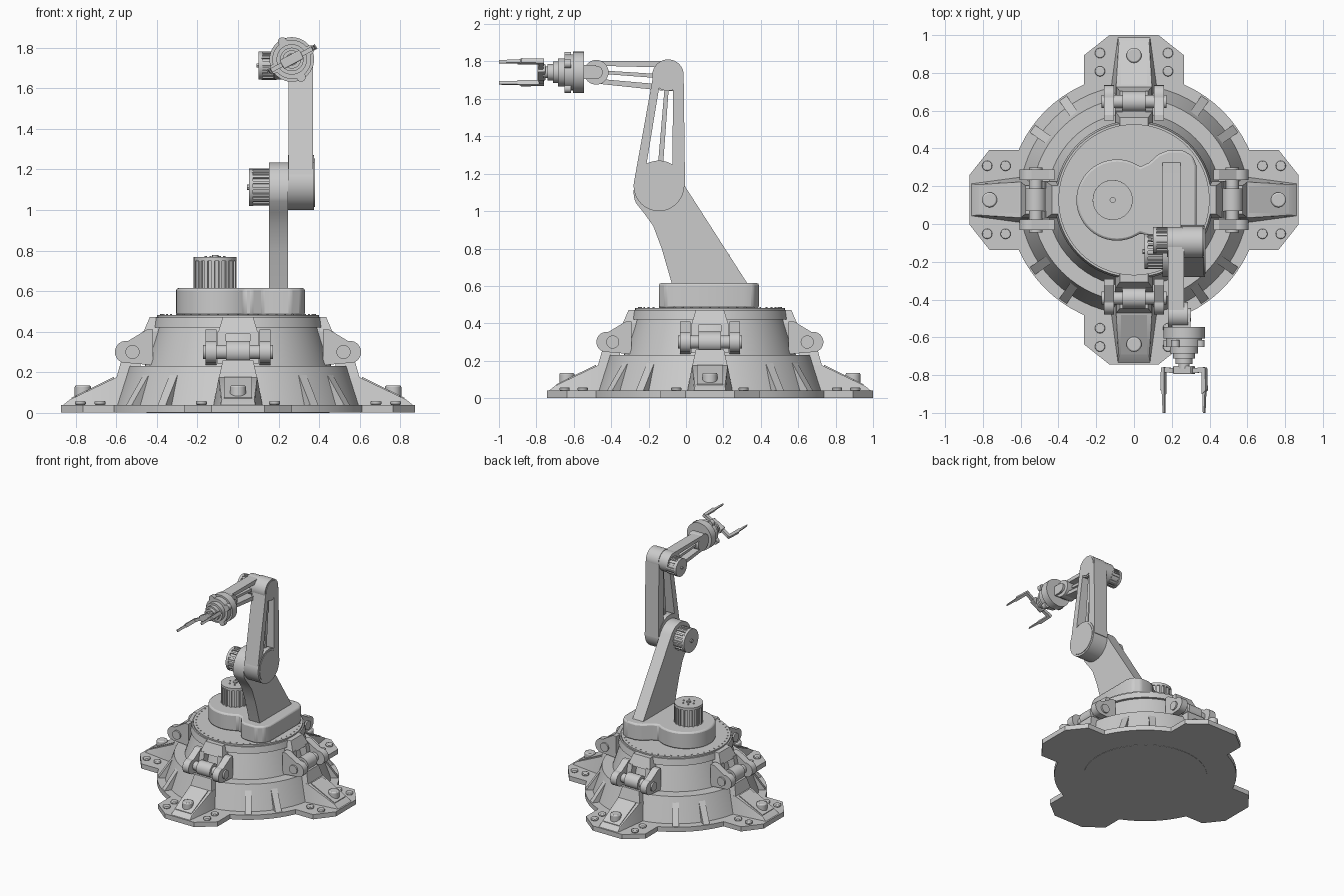
import bpy, bmesh, math
from math import sin, cos, radians, pi
from mathutils import Matrix, Vector, geometry

if "Cube" in bpy.data.objects:
    bpy.data.objects.remove(bpy.data.objects["Cube"])

grey = bpy.data.materials.new("light_grey")
grey.use_nodes = True
grey.diffuse_color = (0.6, 0.6, 0.6, 1)
grey.node_tree.nodes["Principled BSDF"].inputs["Base Color"].default_value = (0.6, 0.6, 0.6, 1)

CENTRE = Matrix.Translation((0, 0.128, 0))
WORLD = Matrix()
frame = WORLD          # frame that new parts are placed in
parts = []


def finish(name, bm, bevel=0):
    bmesh.ops.recalc_face_normals(bm, faces=bm.faces)
    bm.transform(frame)
    mesh = bpy.data.meshes.new(name)
    bm.to_mesh(mesh)
    bm.free()
    mesh.materials.append(grey)
    ob = bpy.data.objects.new(name, mesh)
    bpy.context.collection.objects.link(ob)
    if bevel:
        mod = ob.modifiers.new("bevel", 'BEVEL')
        mod.width, mod.segments, mod.limit_method = bevel, 2, 'ANGLE'
    parts.append(ob)
    return ob


def cyl(name, a, b, r, r2=None, n=32, bevel=0):
    a, b = Vector(a), Vector(b)
    bm = bmesh.new()
    bmesh.ops.create_cone(bm, cap_ends=True, segments=n, radius1=r,
                          radius2=r if r2 is None else r2, depth=(b - a).length)
    turn = Vector((0, 0, 1)).rotation_difference(b - a).to_matrix().to_4x4()
    bm.transform(Matrix.Translation((a + b) / 2) @ turn)
    return finish(name, bm, bevel)


def hull(name, pts, mirror=False, bevel=0):
    bm = bmesh.new()
    for x, y, z in pts:
        bm.verts.new((x, y, z))
        if mirror:
            bm.verts.new((-x, y, z))
    bmesh.ops.convex_hull(bm, input=bm.verts)
    bmesh.ops.dissolve_limit(bm, angle_limit=0.01, verts=bm.verts, edges=bm.edges)
    return finish(name, bm, bevel)


def box(name, lo, hi, bevel=0):
    return hull(name, [(x, y, z) for x in (lo[0], hi[0]) for y in (lo[1], hi[1])
                       for z in (lo[2], hi[2])], bevel=bevel)


def prism(name, pts, lo, hi, axis='Z', bevel=0):
    """Outline in XY raised along Z, or outline in YZ raised along X."""
    place = (lambda p, d: (p[0], p[1], d)) if axis == 'Z' else (lambda p, d: (d, p[0], p[1]))
    bm = bmesh.new()
    face = bm.faces.new([bm.verts.new(place(p, lo)) for p in pts])
    new = bmesh.ops.extrude_face_region(bm, geom=[face])["geom"]
    shift = Vector(place((0, 0), hi - lo))
    bmesh.ops.translate(bm, vec=shift, verts=[v for v in new if isinstance(v, bmesh.types.BMVert)])
    return finish(name, bm, bevel)


def arc(c, r, start, end, n):
    return [(c[0] + r * cos(radians(start + (end - start) * i / n)),
             c[1] + r * sin(radians(start + (end - start) * i / n))) for i in range(n + 1)]


def motor(name, a, b, r):
    """Round core, thin cooling fins, end cap and a small shaft."""
    a, b = Vector(a), Vector(b)
    d = (b - a).normalized()
    side = d.orthogonal().normalized()
    cyl(name + "_core", a, b, r * 0.9)
    cyl(name + "_cap", b - d * 0.02, b, r)
    cyl(name + "_shaft", b, b + d * 0.01, r * 0.15, n=12)
    for i in range(18):
        out = Matrix.Rotation(i * pi / 9, 3, d) @ side
        t = out.cross(d) * r * 0.07
        hull(name + "_fin", [p + out * k * r + s * t for p in (a, b - d * 0.015)
                             for k in (0.8, 1.0) for s in (-1, 1)])


# Base plate with four chamfered feet
R = 0.665
quarter = [(0.265, -0.61), (0.265, -0.765), (0.13, -0.872)]
foot = [(-x, y) for x, y in quarter] + quarter[::-1]
outline = []
for k in range(4):
    turn = Matrix.Rotation(k * pi / 2, 2)
    outline += [tuple(turn @ Vector(p)) for p in foot]
    outline += arc((0, 0), R, -65 + 90 * k, -25 + 90 * k, 8)
frame = CENTRE
prism("base_plate", outline, 0.002, 0.04)
cyl("underside_disc", (0, 0, 0), (0, 0, 0.01), 0.45, n=64)

# Stepped drum and turntable
cyl("lower_drum", (0, 0, 0.04), (0, 0, 0.23), 0.605, 0.54, n=64)
cyl("upper_drum", (0, 0, 0.23), (0, 0, 0.42), 0.46, 0.4, n=64)
cyl("drum_flange", (0, 0, 0.42), (0, 0, 0.47), 0.42, 0.41, n=64)
cyl("turntable", (0, 0, 0.47), (0, 0, 0.483), 0.4, n=64)
for i in range(48):
    frame = CENTRE @ Matrix.Rotation(i * pi / 24, 4, 'Z')
    cyl("turntable_stud", (0.38, 0, 0.48), (0.38, 0, 0.487), 0.005, n=6)

# Sloped ribs around the lower drum
for k in range(4):
    for a in (35, 55):
        frame = CENTRE @ Matrix.Rotation(radians(a + 90 * k), 4, 'Z')
        hull("drum_rib", [(x, s * 0.024, z) for s in (-1, 1) for x, z in
                          ((0.5, 0.04), (0.655, 0.04), (0.545, 0.2), (0.5, 0.2))])

# Foot brackets with hinges
for k in range(4):
    frame = CENTRE @ Matrix.Rotation(k * pi / 2, 4, 'Z')
    hull("foot_wedge", [(0.085, -0.86, 0.04), (0.08, -0.83, 0.065), (0.12, -0.6, 0.04),
                        (0.095, -0.6, 0.175), (0.12, -0.5, 0.04), (0.095, -0.5, 0.175)], True)
    hull("foot_panel", [(0.07, -0.82, 0.07), (0.07, -0.82, 0.075), (0.07, -0.61, 0.17),
                        (0.07, -0.61, 0.178)], True)
    hull("foot_post", [(0.095, y, 0.17) for y in (-0.6, -0.48)]
         + [(0.075, y, 0.26) for y in (-0.575, -0.48)], True)
    hull("bracket_top", [(0.1, y, 0.39) for y in (-0.47, -0.37)]
         + [(0.075, y, 0.472) for y in (-0.435, -0.37)], True)
    cyl("hinge_barrel", (-0.06, -0.52, 0.3), (0.06, -0.52, 0.3), 0.055)
    cyl("hinge_pin", (-0.172, -0.52, 0.3), (0.172, -0.52, 0.3), 0.035, n=20)
    cyl("foot_bolt", (0, -0.765, 0.07), (0, -0.765, 0.135), 0.04, n=20, bevel=0.008)
    for s in (-1, 1):
        hull("bracket_leg", [(s * x, y, z) for x in (0.06, 0.1) for y, z in
                             ((-0.5, 0.24), (-0.4, 0.24), (-0.47, 0.4), (-0.38, 0.4))])
        ear = arc((-0.552, 0.3), 0.055, 80, 280, 12) + [(-0.42, 0.235), (-0.42, 0.41), (-0.45, 0.41)]
        lo, hi = sorted((s * 0.105, s * 0.16))
        prism("hinge_ear", ear, lo, hi, 'X')
        for y in (-0.68, -0.777):
            cyl("plate_bolt", (s * 0.18, y, 0.04), (s * 0.18, y, 0.058), 0.027, n=16, bevel=0.005)
frame = WORLD

# Rotating body, its motor and the shoulder
body = arc((-0.09, 0.127), 0.215, 55, 305, 36) + [
    (0.07, -0.06), (0.12, -0.13), (0.16, -0.145), (0.26, -0.145), (0.31, -0.11), (0.33, -0.06),
    (0.33, 0.31), (0.31, 0.36), (0.26, 0.39), (0.18, 0.39), (0.13, 0.37), (0.08, 0.325)]
prism("rotating_body", body, 0.48, 0.615, bevel=0.012)
motor("body_motor", (-0.113, 0.127, 0.61), (-0.113, 0.127, 0.768), 0.106)
for x, y in arc((-0.113, 0.127), 0.045, 0, 300, 5):
    cyl("motor_screw", (x, y, 0.76), (x, y, 0.773), 0.006, n=8)

# Lower arm
shoulder = (-0.145, 1.1)
prism("lower_arm", arc(shoulder, 0.135, 31, 205, 24) + [
    (-0.225, 0.99), (-0.175, 0.92), (-0.13, 0.8), (-0.075, 0.61), (0.33, 0.61)], 0.152, 0.247, 'X')
motor("elbow_motor", (0.155, -0.145, 1.112), (0.055, -0.145, 1.112), 0.092)


def beam(name, a, b, w0, w1, lo, hi):
    """Tapered bar between two YZ points."""
    a, b = Vector(a), Vector(b)
    n = (b - a).normalized().orthogonal() / 2
    prism(name, [a + n * w0, b + n * w1, b - n * w1, a - n * w0], lo, hi, 'X')


# Upper arm: two round ends joined by open bars
cyl("elbow_hub", (0.247, -0.145, 1.135), (0.375, -0.145, 1.135), 0.135, n=48)
cyl("elbow_cap", (0.37, -0.145, 1.135), (0.379, -0.145, 1.135), 0.12, n=48)
cyl("upper_hub", (0.255, -0.096, 1.727), (0.366, -0.096, 1.727), 0.084, n=40)
cyl("upper_cap", (0.36, -0.096, 1.727), (0.37, -0.096, 1.727), 0.073, n=40)
beam("upper_arm_front_bar", (-0.25, 1.17), (-0.155, 1.72), 0.05, 0.042, 0.25, 0.37)
beam("upper_arm_back_bar", (-0.04, 1.13), (-0.04, 1.72), 0.07, 0.055, 0.25, 0.37)
beam("upper_arm_strut", (-0.14, 1.2), (-0.1, 1.7), 0.028, 0.022, 0.28, 0.34)

# Forearm
motor("forearm_motor", (0.19, -0.085, 1.712), (0.1, -0.085, 1.712), 0.07)
cyl("forearm_hub", (0.175, -0.096, 1.727), (0.262, -0.096, 1.727), 0.08, n=40)
beam("forearm_top_bar", (-0.09, 1.785), (-0.48, 1.79), 0.035, 0.026, 0.18, 0.265)
beam("forearm_bottom_bar", (-0.12, 1.66), (-0.48, 1.695), 0.032, 0.026, 0.18, 0.265)
beam("forearm_strut", (-0.12, 1.72), (-0.48, 1.745), 0.022, 0.018, 0.2, 0.245)

# Wrist
cyl("wrist_pivot", (0.18, -0.48, 1.742), (0.285, -0.48, 1.742), 0.066)
cyl("wrist_pivot_pin", (0.28, -0.48, 1.742), (0.302, -0.48, 1.742), 0.035, n=20)
box("wrist_yoke", (0.2, -0.56, 1.705), (0.3, -0.48, 1.78))
cx, cz = 0.265, 1.742
for y0, y1, r in ((-0.545, -0.605, 0.11), (-0.605, -0.65, 0.096), (-0.65, -0.685, 0.075),
                  (-0.685, -0.712, 0.058), (-0.712, -0.74, 0.045), (-0.74, -0.765, 0.03)):
    cyl("wrist_step", (cx, y0, cz), (cx, y1, cz), r, n=40)
for a in (28, 118, 208, 298):
    x, z = cx + 0.098 * cos(radians(a)), cz + 0.098 * sin(radians(a))
    cyl("wrist_lug", (x, -0.615, z), (x, -0.65, z), 0.023, n=16)

# Gripper, tilted about its own axis
frame = Matrix.Translation((cx, 0, cz)) @ Matrix.Rotation(radians(-28), 4, 'Y')
box("gripper_block", (-0.055, -0.795, -0.024), (0.055, -0.752, 0.024), 0.005)
for s in (-1, 1):
    hull("gripper_link", [(s * x, y, z) for z in (-0.011, 0.011) for x, y in
                          ((0.04, -0.765), (0.04, -0.79), (0.12, -0.758), (0.13, -0.785))])
    hull("finger_base", [(s * x, y, z) for z in (-0.013, 0.013) for x, y in
                         ((0.112, -0.76), (0.132, -0.76), (0.112, -0.9), (0.136, -0.88))])
    hull("finger_tip", [(s * x, y, z) for z in (-0.009, 0.009) for x, y in
                        ((0.114, -0.88), (0.13, -0.88), (0.117, -1.0), (0.124, -1.0))])
frame = WORLD

# Smooth round surfaces, crisp edges
bpy.ops.object.select_all(action='DESELECT')
for ob in parts:
    ob.select_set(True)
bpy.context.view_layer.objects.active = parts[0]
bpy.ops.object.shade_smooth_by_angle(angle=radians(30))
